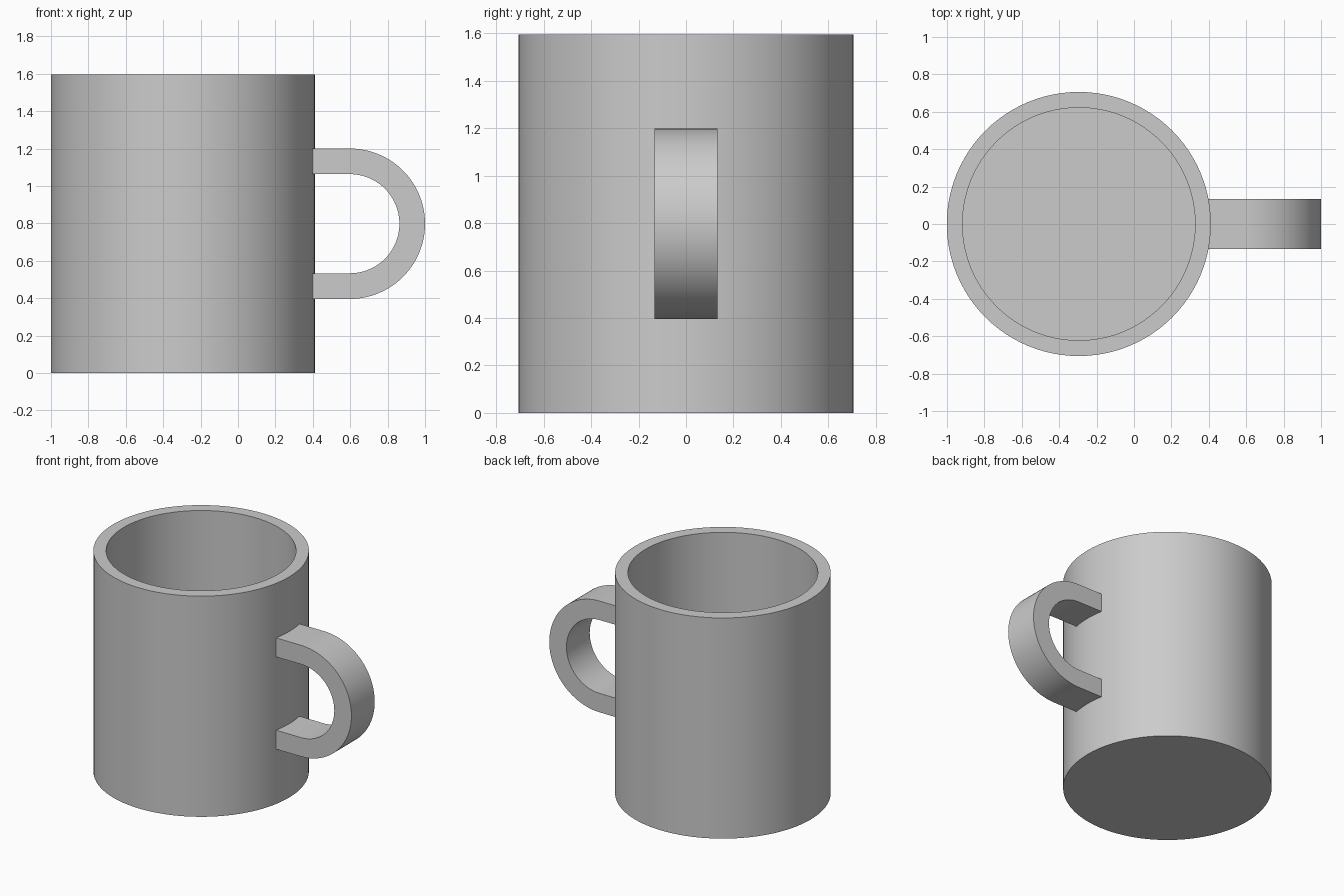
import bpy
import bmesh
from math import cos, sin, pi, radians
from mathutils import Matrix, Vector

cube = bpy.data.objects.get("Cube")
if cube:
    bpy.data.objects.remove(cube, do_unlink=True)

CUP_X, CUP_R, INNER_R, CUP_H, FLOOR = -0.295, 0.706, 0.622, 1.595, 0.085
BEND_X, BEND_Z, BEND_R, BAR = 0.598, 0.798, 0.402, 0.137
ROOT_X, HALF_WIDTH = 0.36, 0.133

grey = bpy.data.materials.new("grey ceramic")
grey.use_nodes = True
colour = (0.6, 0.6, 0.6, 1)
grey.diffuse_color = colour
grey.node_tree.nodes["Principled BSDF"].inputs["Base Color"].default_value = colour


def finish(bm, name):
    """Turn a bmesh into a smooth shaded object with sharp corners."""
    bmesh.ops.recalc_face_normals(bm, faces=bm.faces)
    mesh = bpy.data.meshes.new(name)
    bm.to_mesh(mesh)
    bm.free()
    mesh.materials.append(grey)
    obj = bpy.data.objects.new(name, mesh)
    bpy.context.collection.objects.link(obj)
    bpy.ops.object.select_all(action='DESELECT')
    obj.select_set(True)
    bpy.context.view_layer.objects.active = obj
    bpy.ops.object.shade_smooth_by_angle(angle=radians(30))
    return obj


# Cup: solid cylinder with its top inset and sunk to form the hollow
bm = bmesh.new()
bmesh.ops.create_cone(bm, cap_ends=True, segments=96, radius1=CUP_R, radius2=CUP_R,
                      depth=CUP_H, matrix=Matrix.Translation((CUP_X, 0, CUP_H / 2)))
top = max(bm.faces, key=lambda f: f.calc_center_median().z)
bmesh.ops.inset_region(bm, faces=[top], thickness=CUP_R - INNER_R)
bottom = bmesh.ops.extrude_face_region(bm, geom=[top])["geom"]
bmesh.ops.translate(bm, vec=(0, 0, FLOOR - CUP_H),
                    verts=[v for v in bottom if isinstance(v, bmesh.types.BMVert)])
if top.is_valid:
    bmesh.ops.delete(bm, geom=[top], context='FACES_ONLY')
finish(bm, "cup")


# Handle: flat D-shaped bar, extruded across its width
def bend(radius, steps=48):
    """Straight root, half circle, straight root, from top to bottom."""
    arc = [(BEND_X + radius * cos(a), BEND_Z + radius * sin(a))
           for a in (pi / 2 - pi * i / steps for i in range(steps + 1))]
    return [(ROOT_X, BEND_Z + radius)] + arc + [(ROOT_X, BEND_Z - radius)]


bm = bmesh.new()
rows = [[bm.verts.new(Vector((x, -HALF_WIDTH, z))) for x, z in bend(r)]
        for r in (BEND_R, BEND_R - BAR)]
outer, inner = rows
side = [bm.faces.new((outer[i], outer[i + 1], inner[i + 1], inner[i]))
        for i in range(len(outer) - 1)]
far = bmesh.ops.extrude_face_region(bm, geom=side, use_keep_orig=True)["geom"]
bmesh.ops.translate(bm, vec=(0, 2 * HALF_WIDTH, 0),
                    verts=[v for v in far if isinstance(v, bmesh.types.BMVert)])
finish(bm, "handle")
